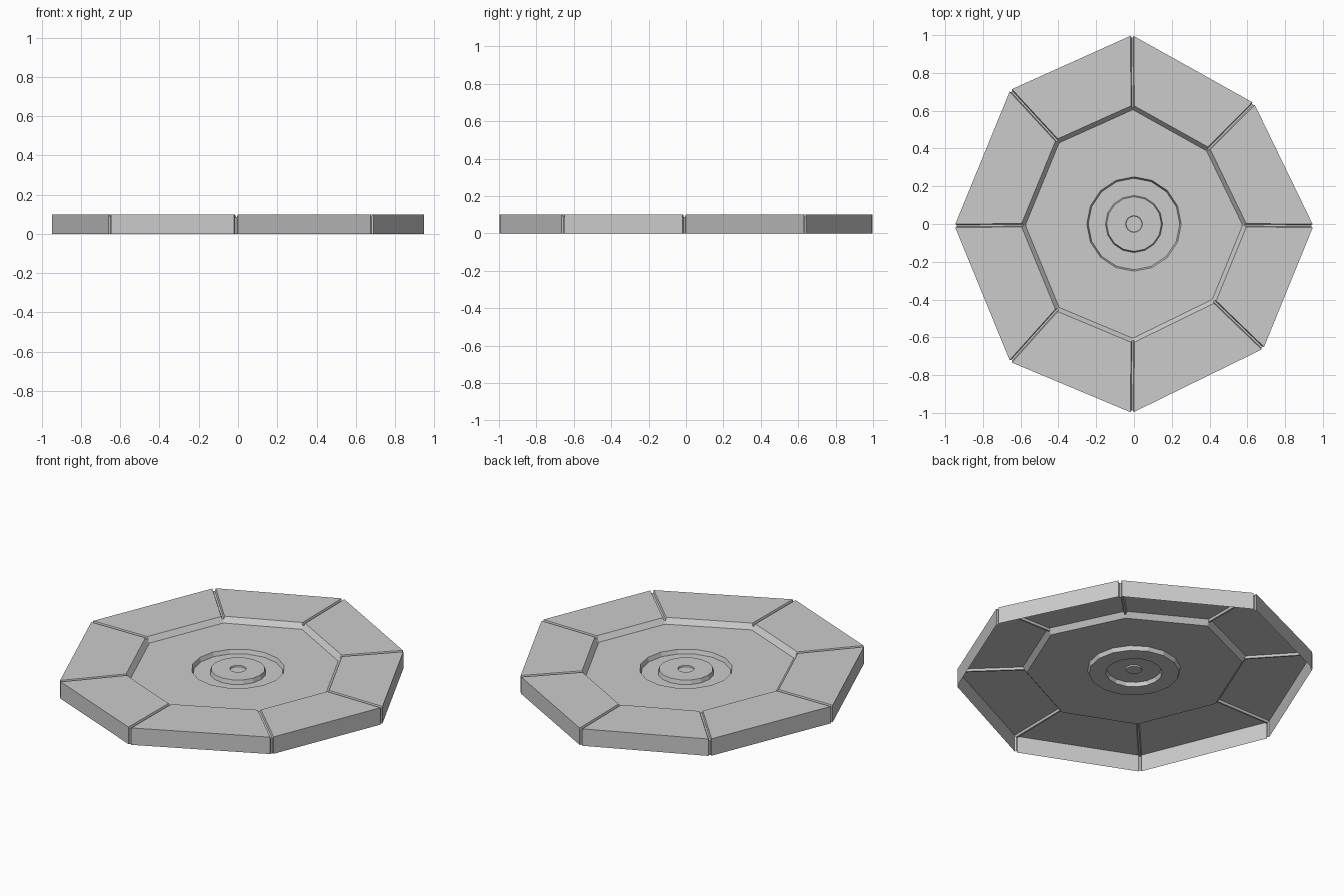
import bpy, bmesh, math
from mathutils import Vector

if "Cube" in bpy.data.objects:
    bpy.data.objects.remove(bpy.data.objects["Cube"])

# Slightly irregular octagon outline, clockwise from the back corner
CORNERS = [Vector(p) for p in ((-.01, 1), (.635, .64), (.95, -.01), (.685, -.66),
                               (-.01, -1), (-.655, -.73), (-.95, -.01), (-.655, .71))]
GAP, FLOOR, DEPTH = .010, .005, .013   # groove half widths and depth
TOP, DECK = .10, .07                   # rim and sunken panel heights


def grooved_ring(scale, z, floor_scale, floor_z):
    """Four points per corner: panel edge, two groove floor points, panel edge."""
    pts = []
    for i, c in enumerate(CORNERS):
        to_prev = (CORNERS[i - 1] - c).normalized()
        to_next = (CORNERS[(i + 1) % 8] - c).normalized()
        for d, w, s, h in ((to_prev, GAP, scale, z), (to_prev, FLOOR, floor_scale, floor_z),
                           (to_next, FLOOR, floor_scale, floor_z), (to_next, GAP, scale, z)):
            p = c * s + d * w
            pts.append((p.x, p.y, h))
    return pts


def circle(r, z, n=16):
    return [(r * math.sin(2 * math.pi * i / n), r * math.cos(2 * math.pi * i / n), z)
            for i in range(n)]


def finish(bm, name):
    bmesh.ops.recalc_face_normals(bm, faces=bm.faces)
    up = sum(f.normal.z * f.calc_area() for f in bm.faces)
    if up < 0:
        bmesh.ops.reverse_faces(bm, faces=bm.faces)
    mesh = bpy.data.meshes.new(name)
    bm.to_mesh(mesh)
    bm.free()
    bpy.context.collection.objects.link(bpy.data.objects.new(name, mesh))


def shell(name, rings, cap=False):
    """Open sheet joining successive rings of points."""
    bm = bmesh.new()
    loops = [[bm.verts.new(p) for p in ring] for ring in rings]
    for a, b in zip(loops, loops[1:]):
        for i in range(len(a)):
            j = (i + 1) % len(a)
            bm.faces.new((a[i], a[j], b[j], b[i]))
    if cap:
        bm.faces.new(loops[-1])
    finish(bm, name)


# Outer wall, eight rim panels with grooves, and slope down to the deck
deck_edge = grooved_ring(.605, DECK, .605, DECK)
mid = .63 - .025 * DEPTH / (TOP - DECK)
shell("grooved_rim", [grooved_ring(1, 0, .99, 0),
                      grooved_ring(1, TOP, .99, TOP - DEPTH),
                      grooved_ring(.63, TOP, mid, TOP - DEPTH),
                      deck_edge])

# Flat sunken deck with a round opening
bm = bmesh.new()
edges = []
for ring in (deck_edge, circle(.25, DECK)):
    vs = [bm.verts.new(p) for p in ring]
    edges += [bm.edges.new((vs[i - 1], vs[i])) for i in range(len(vs))]
bmesh.ops.triangle_fill(bm, use_beauty=True, use_dissolve=False, edges=edges, normal=(0, 0, 1))
finish(bm, "sunken_deck")

# Central hub: round channel, raised disc and small dimple
shell("central_hub", [circle(.25, DECK), circle(.242, DECK - .024),
                      circle(.151, DECK - .024), circle(.145, DECK),
                      circle(.044, DECK), circle(.042, DECK - .008)], cap=True)
